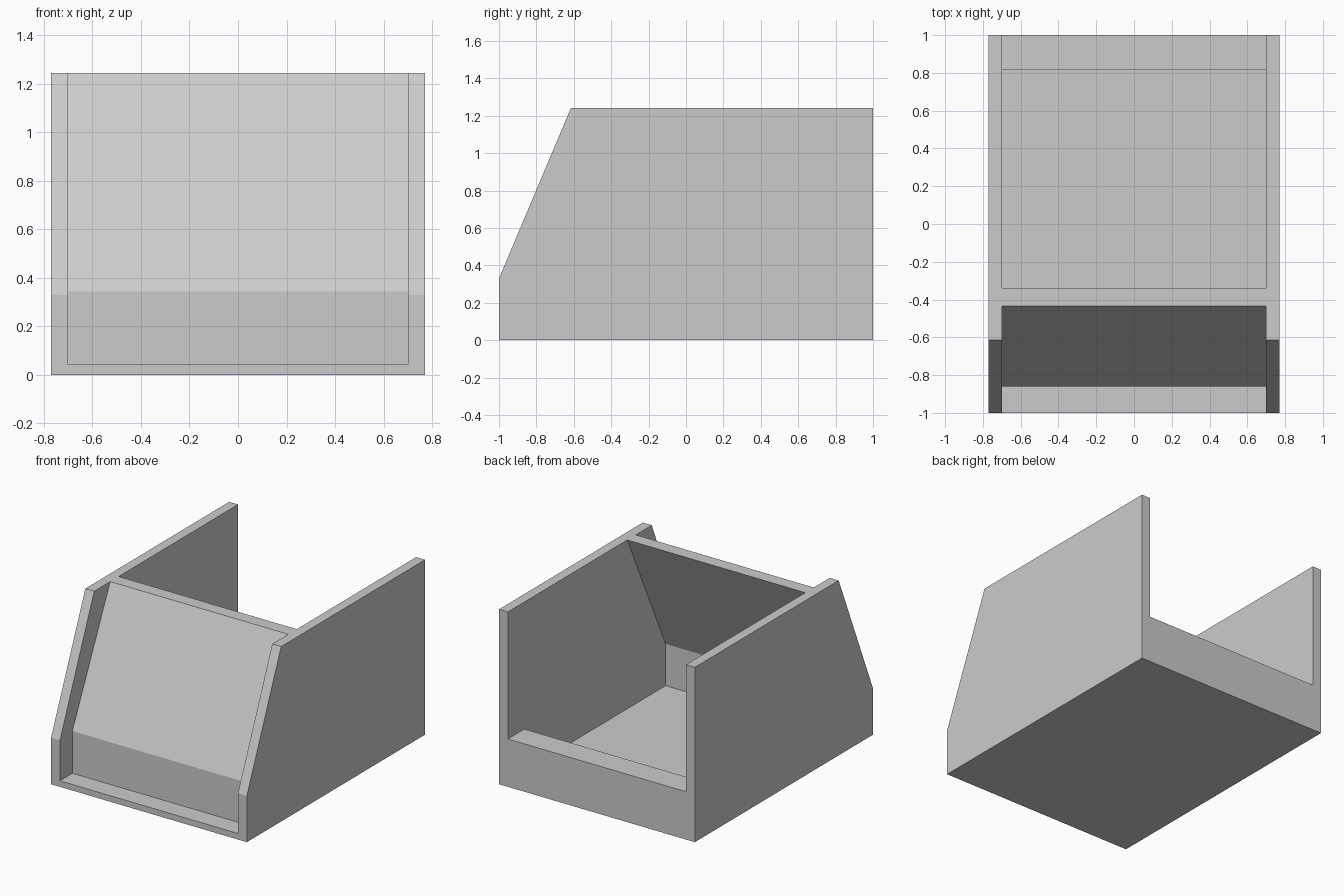
import bpy, bmesh

if "Cube" in bpy.data.objects:
    bpy.data.objects.remove(bpy.data.objects["Cube"])

W, T, H = 0.77, 0.07, 1.243   # half width, side thickness, height


def extrude_profile(name, profile, x0, x1):
    """Extrude a closed (y, z) outline along x."""
    bm = bmesh.new()
    face = bm.faces.new([bm.verts.new((x0, y, z)) for y, z in profile])
    ext = bmesh.ops.extrude_face_region(bm, geom=[face])["geom"]
    verts = [v for v in ext if isinstance(v, bmesh.types.BMVert)]
    bmesh.ops.translate(bm, verts=verts, vec=(x1 - x0, 0, 0))
    bmesh.ops.recalc_face_normals(bm, faces=bm.faces)
    mesh = bpy.data.meshes.new(name)
    bm.to_mesh(mesh)
    bm.free()
    obj = bpy.data.objects.new(name, mesh)
    bpy.context.collection.objects.link(obj)
    return obj


# Tray: floor, low back wall and leaning front panel in one outline
tray = extrude_profile("bin_body", [
    (-1, 0), (1, 0), (1, 0.34), (0.815, 0.34), (0.815, 0.043),
    (-0.77, 0.043), (-0.77, 0.34), (-0.34, H), (-0.435, H),
    (-0.86, 0.343), (-0.86, 0.043), (-1, 0.043)],
    -W + T / 2, W - T / 2)

# Side panels with a slanted front edge, fused to the tray
side_outline = [(-1, 0), (1, 0), (1, H), (-0.615, H), (-1, 0.33)]
sides = [extrude_profile("side_panel_left", side_outline, -W, -W + T),
         extrude_profile("side_panel_right", side_outline, W - T, W)]

bpy.context.view_layer.objects.active = tray
for side in sides:
    mod = tray.modifiers.new("join_side", 'BOOLEAN')
    mod.operation = 'UNION'
    mod.solver = 'EXACT'
    mod.object = side
    bpy.ops.object.modifier_apply(modifier=mod.name)
    bpy.data.objects.remove(side)
